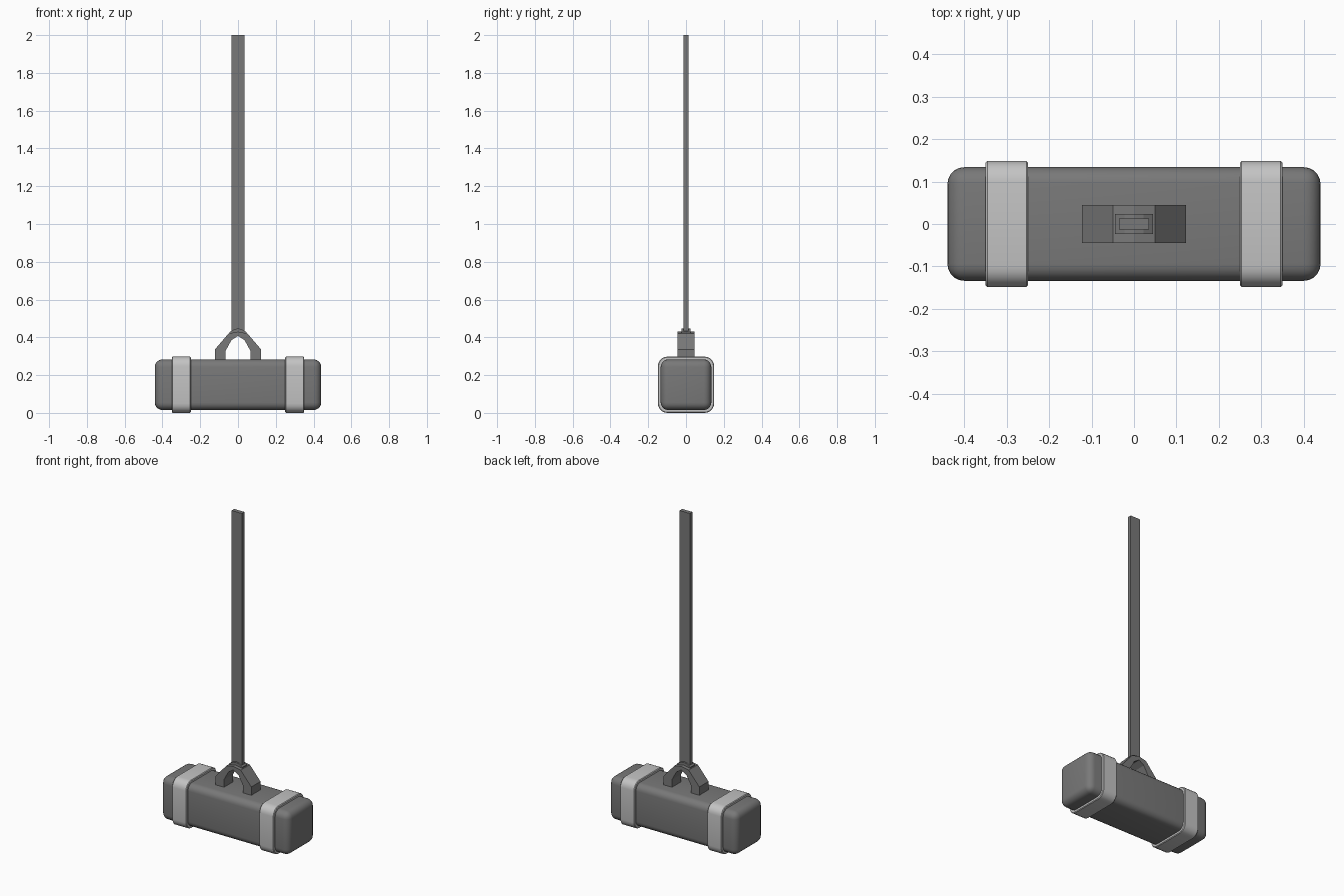
import bpy, bmesh, math
from mathutils import Vector

cube = bpy.data.objects.get("Cube")
if cube:
    bpy.data.objects.remove(cube, do_unlink=True)


def material(name, value):
    m = bpy.data.materials.new(name)
    m.use_nodes = True
    colour = (value, value, value, 1)
    m.diffuse_color = colour
    m.node_tree.nodes["Principled BSDF"].inputs["Base Color"].default_value = colour
    return m


dark = material("dark grey", 0.19)
light = material("light grey", 0.55)


def finish(bm, name, mat, smooth=False):
    bmesh.ops.recalc_face_normals(bm, faces=bm.faces)
    mesh = bpy.data.meshes.new(name)
    bm.to_mesh(mesh)
    bm.free()
    mesh.materials.append(mat)
    ob = bpy.data.objects.new(name, mesh)
    bpy.context.collection.objects.link(ob)
    if smooth:
        bpy.ops.object.select_all(action="DESELECT")
        ob.select_set(True)
        bpy.context.view_layer.objects.active = ob
        bpy.ops.object.shade_smooth_by_angle(angle=math.radians(35))
    return ob


def box(name, mat, centre, size, bevel=0, segments=5):
    bm = bmesh.new()
    bmesh.ops.create_cube(bm, size=1)
    for v in bm.verts:
        v.co = Vector(a * b + c for a, b, c in zip(v.co, size, centre))
    if bevel:
        bmesh.ops.bevel(bm, geom=bm.edges[:], offset=bevel, segments=segments,
                        profile=0.5, affect="EDGES")
    return finish(bm, name, mat, bool(bevel))


def arch(name, mat, outer, inner, depth):
    """Mirrored arch strip from half profiles, extruded along y."""
    bm = bmesh.new()
    rows = []
    for half in (outer, inner):
        full = [(-x, z) for x, z in half] + [(x, z) for x, z in reversed(half) if x > 0]
        rows.append([bm.verts.new((x, -depth / 2, z)) for x, z in full])
    a, b = rows
    faces = [bm.faces.new((a[i], a[i + 1], b[i + 1], b[i])) for i in range(len(a) - 1)]
    new = bmesh.ops.extrude_face_region(bm, geom=faces)["geom"]
    bmesh.ops.translate(bm, vec=(0, depth, 0),
                        verts=[g for g in new if isinstance(g, bmesh.types.BMVert)])
    return finish(bm, name, mat)


def ring(name, mat, x, width, half, wall, radius, zc):
    """Rounded square hoop around the x axis, with softened outer rims."""
    def loop(px, h, r):
        pts = []
        for q in range(4):
            for k in range(6):
                t = math.pi / 2 * (q + k / 5)
                sy = 1 if q in (0, 3) else -1
                sz = 1 if q < 2 else -1
                pts.append(bm.verts.new((px, sy * (h - r) + r * math.cos(t),
                                         zc + sz * (h - r) + r * math.sin(t))))
        return pts

    bm = bmesh.new()
    w, c = width / 2, 0.004
    profile = [(-w, -wall), (-w, -c), (c - w, 0), (w - c, 0), (w, -c), (w, -wall)]
    loops = [loop(x + px, half + d, radius + d) for px, d in profile]
    for a, b in zip(loops, loops[1:] + loops[:1]):
        for i in range(len(a)):
            j = (i + 1) % len(a)
            bm.faces.new((a[i], a[j], b[j], b[i]))
    return finish(bm, name, mat, True)


# Head and its two bands
box("hammer_head", dark, (0, 0, 0.149), (0.88, 0.268, 0.268), 0.04)
for side, sx in (("left", 1), ("right", -1)):
    ring(side + "_band", light, sx * 0.3, 0.1, 0.149, 0.02, 0.05, 0.149)

# Bracket joining head and handle
arch("bracket", dark,
     [(0.123, 0.27), (0.123, 0.335), (0.05, 0.42), (0, 0.43)],
     [(0.065, 0.27), (0.065, 0.33), (0.035, 0.385), (0, 0.408)], 0.09)

# Collar draped over the bracket
arch("collar", dark,
     [(0.045, 0.412), (0.045, 0.428), (0.022, 0.442), (0, 0.447)],
     [(0.044, 0.411), (0.03, 0.411), (0.015, 0.418), (0, 0.42)], 0.046)

# Handle
box("handle", dark, (0, 0, 1.215), (0.07, 0.026, 1.57))
